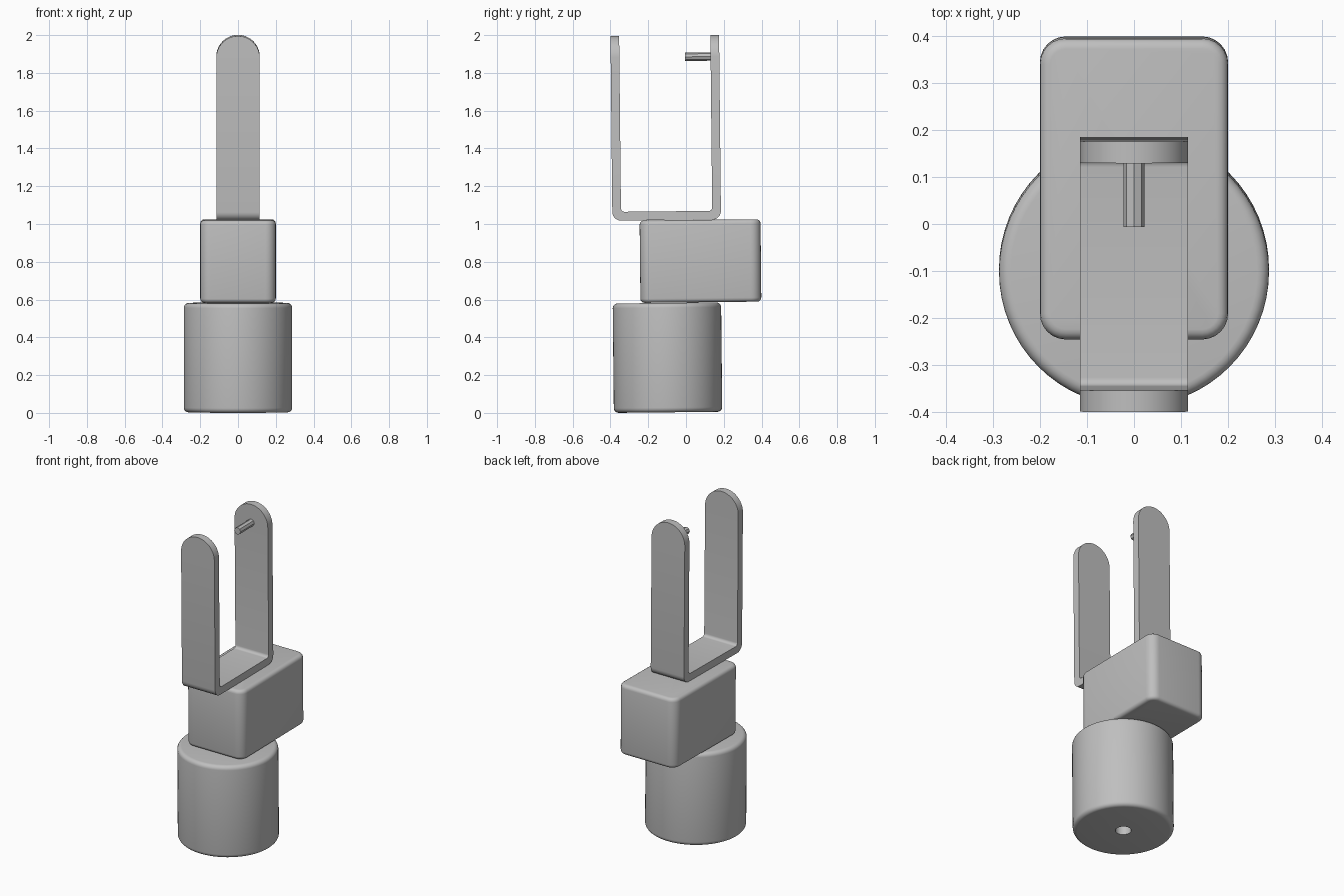
import bpy, bmesh
from math import sin, cos, pi, radians
from mathutils import Matrix, Vector

if "Cube" in bpy.data.objects:
    bpy.data.objects.remove(bpy.data.objects["Cube"], do_unlink=True)

GREY = (0.52, 0.52, 0.52, 1)
metal = bpy.data.materials.new("plain_grey")
metal.use_nodes = True
metal.diffuse_color = GREY
metal.node_tree.nodes["Principled BSDF"].inputs["Base Color"].default_value = GREY

# The whole assembly leans very slightly towards the front
LEAN = Matrix.Rotation(radians(0.6), 4, 'X')


def finish(bm, name, angle=35):
    bmesh.ops.remove_doubles(bm, verts=bm.verts, dist=1e-5)
    bmesh.ops.recalc_face_normals(bm, faces=bm.faces)
    bm.transform(LEAN)
    mesh = bpy.data.meshes.new(name)
    bm.to_mesh(mesh)
    bm.free()
    obj = bpy.data.objects.new(name, mesh)
    bpy.context.collection.objects.link(obj)
    mesh.materials.append(metal)
    bpy.ops.object.select_all(action='DESELECT')
    obj.select_set(True)
    bpy.context.view_layer.objects.active = obj
    bpy.ops.object.shade_smooth_by_angle(angle=radians(angle))
    return obj


def arc(cx, cy, r, start, end, steps):
    angles = [radians(start + (end - start) * i / steps) for i in range(steps + 1)]
    return [(cx + r * cos(a), cy + r * sin(a)) for a in angles]


def loft(bm, rings):
    loops = [[bm.verts.new(p) for p in ring] for ring in rings]
    for a, b in zip(loops, loops[1:]):
        for i in range(len(a)):
            j = (i + 1) % len(a)
            bm.faces.new((a[i], a[j], b[j], b[i]))
    return loops


# Motor can: turned profile with rounded rims and a blind shaft hole below
R, RIM, LOW, HIGH, HOLE = 0.287, 0.025, 0.004, 0.583, 0.045
profile = [(HOLE, 0.4), (HOLE, LOW)]
profile += arc(R - RIM, LOW + RIM, RIM, -90, 0, 5)
profile += arc(R - RIM, HIGH - RIM, RIM, 0, 90, 5)
bm = bmesh.new()
loops = loft(bm, [[(r * cos(2 * pi * i / 64), -0.095 + r * sin(2 * pi * i / 64), z)
                   for i in range(64)] for r, z in profile])
bm.faces.new(loops[0])
bm.faces.new(loops[-1])
finish(bm, "motor_can")

# Gear block: rounded rectangle, lofted with softened top and bottom edges
HX, HY, CORNER, SOFT, LOW, HIGH = 0.2, 0.32, 0.055, 0.022, 0.585, 1.021


def rounded_ring(inset, z):
    pts = []
    r = CORNER - inset
    for k, (sx, sy) in enumerate([(1, 1), (-1, 1), (-1, -1), (1, -1)]):
        pts += arc(sx * (HX - CORNER), 0.085 + sy * (HY - CORNER), r, 90 * k, 90 * k + 90, 6)
    return [(x, y, z) for x, y in pts]


sections = [(SOFT - r, LOW + SOFT + h) for r, h in arc(0, 0, SOFT, -90, 0, 4)]
sections += [(SOFT - r, HIGH - SOFT + h) for r, h in arc(0, 0, SOFT, 0, 90, 4)]
bm = bmesh.new()
loops = loft(bm, [rounded_ring(*s) for s in sections])
bm.faces.new(loops[0])
bm.faces.new(loops[-1])
finish(bm, "gear_block")

# Fork: flat strip bent into a U, with arms that end in half circles
FRONT, BACK, BASE, TOP = -0.379, 0.196, 1.022, 1.999
T, W, BEND, INNER = 0.046, 0.115, 0.045, 0.018
bm = bmesh.new()


def arm(outer, d):
    """Sections (outer point, inner point, half width) from arm tip to base."""
    rows = []
    for i in range(17):
        a = pi / 2 * (1 - i / 16)
        z = TOP - W + W * sin(a)
        rows.append(((outer, z), (outer + d * T, z), max(W * cos(a), 0)))
    for i in range(7):
        a = pi / 2 * i / 6
        out = (outer + d * BEND * (1 - cos(a)), BASE + BEND * (1 - sin(a)))
        inn = (outer + d * (T + INNER * (1 - cos(a))), BASE + T + INNER * (1 - sin(a)))
        rows.append((out, inn, W))
    return rows


strip = arm(FRONT, 1) + arm(BACK, -1)[::-1]
loft(bm, [[(-w, *o), (w, *o), (w, *i), (-w, *i)] for o, i, w in strip])
bmesh.ops.dissolve_degenerate(bm, edges=bm.edges, dist=1e-6)
finish(bm, "fork")

# Pivot pin pointing inwards from the back arm
bm = bmesh.new()
place = Matrix.Translation((0, 0.086, 1.885)) @ Matrix.Rotation(pi / 2, 4, 'X')
bmesh.ops.create_cone(bm, cap_ends=True, segments=8, radius1=0.022, radius2=0.022,
                      depth=0.145, matrix=place)
finish(bm, "pivot_pin", 30)
